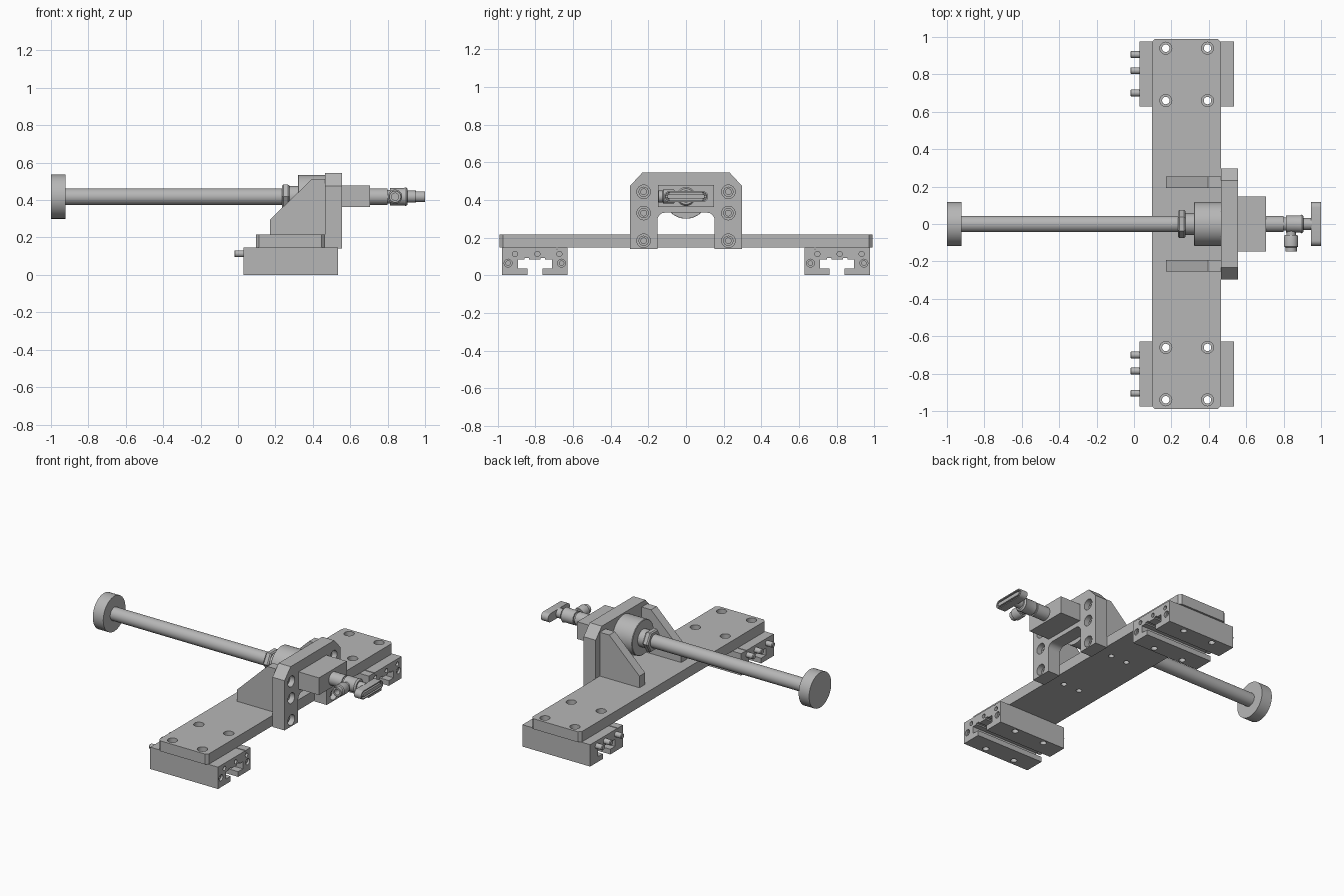
import bpy, bmesh, math
from mathutils import Vector

cube = bpy.data.objects.get("Cube")
if cube:
    bpy.data.objects.remove(cube, do_unlink=True)

grey = bpy.data.materials.new("machined_grey")
grey.use_nodes = True
colour = (0.47, 0.47, 0.47, 1)
grey.diffuse_color = colour
grey.node_tree.nodes["Principled BSDF"].inputs["Base Color"].default_value = colour

X, Y, Z = Vector((1, 0, 0)), Vector((0, 1, 0)), Vector((0, 0, 1))
AXIS_Z = 0.418   # height of the rod axis


def prism(bm, axis, pts, a, b):
    """Extrude a 2D outline along x, y or z from a to b."""
    place = {"x": lambda u, v, t: (t, u, v),
             "y": lambda u, v, t: (u, t, v),
             "z": lambda u, v, t: (u, v, t)}[axis]
    lo = [bm.verts.new(place(u, v, a)) for u, v in pts]
    hi = [bm.verts.new(place(u, v, b)) for u, v in pts]
    caps = [bm.faces.new(lo), bm.faces.new(hi)]
    for i in range(len(pts)):
        j = (i + 1) % len(pts)
        bm.faces.new((lo[i], lo[j], hi[j], hi[i]))
    return caps


def lathe(bm, origin, axis, profile, n=32):
    """Closed turned solid; profile is (distance along axis, radius)."""
    rot = axis.to_track_quat("Z", "Y")
    rings = []
    for t, r in profile:
        ring = []
        for k in range(n):
            a = 2 * math.pi * k / n
            p = Vector((r * math.cos(a), r * math.sin(a), t))
            ring.append(bm.verts.new(Vector(origin) + rot @ p))
        rings.append(ring)
    bm.faces.new(rings[0])
    bm.faces.new(rings[-1])
    for p, q in zip(rings, rings[1:]):
        for k in range(n):
            m = (k + 1) % n
            bm.faces.new((p[k], p[m], q[m], q[k]))


def arc(cx, cy, r, start, end, n=8):
    angles = [math.radians(start + (end - start) * i / n) for i in range(n + 1)]
    return [(cx + r * math.cos(a), cy + r * math.sin(a)) for a in angles]


def box(u0, v0, u1, v1):
    return [(u0, v0), (u1, v0), (u1, v1), (u0, v1)]


def part(name, bm, cutter=None):
    """Turn a bmesh into a finished object, minus an optional cutter bmesh."""
    def make(label, b):
        bmesh.ops.recalc_face_normals(b, faces=b.faces)
        me = bpy.data.meshes.new(label)
        b.to_mesh(me)
        b.free()
        me.materials.append(grey)
        o = bpy.data.objects.new(label, me)
        bpy.context.collection.objects.link(o)
        return o
    ob = make(name, bm)
    bpy.ops.object.select_all(action="DESELECT")
    ob.select_set(True)
    bpy.context.view_layer.objects.active = ob
    if cutter:
        tool = make(name + "_cutter", cutter)
        tool.hide_render = True
        mod = ob.modifiers.new("holes", "BOOLEAN")
        mod.operation = "DIFFERENCE"
        mod.solver = "EXACT"
        mod.object = tool
        bpy.ops.object.modifier_apply(modifier="holes")
        bpy.data.objects.remove(tool, do_unlink=True)
    bpy.ops.object.shade_smooth_by_angle(angle=math.radians(30))
    return ob


def mount_holes(bm, sides):
    # counterbored holes running through base plate and carriages
    for s in sides:
        for x in (0.17, 0.393):
            for y in (0.66, 0.94):
                lathe(bm, (x, s * y, 0.23), -Z,
                      [(0, 0.032), (0.05, 0.032), (0.05, 0.02), (0.26, 0.02)], 24)


# Base plate with clipped corners
bm, holes = bmesh.new(), bmesh.new()
c = 0.018
x0, x1, e = 0.095, 0.465, 0.99
prism(bm, "z", [(x0 + c, -e), (x1 - c, -e), (x1, -e + c), (x1, e - c),
                (x1 - c, e), (x0 + c, e), (x0, e - c), (x0, -e + c)], 0.147, 0.217)
mount_holes(holes, (-1, 1))
for y in (-0.225, 0.225):
    for x in (0.25, 0.37):
        lathe(holes, (x, y, 0.13), Z, [(0, 0.018), (0.05, 0.018)], 20)
part("base_plate", bm, holes)

# Slotted carriages under both ends of the plate
half = [(0.174, 0), (0.04, 0), (0.04, 0.035), (0.09, 0.035), (0.09, 0.083),
        (0.055, 0.083), (0.055, 0.092), (0.03, 0.092), (0.03, 0.083)]
outline = half + [(-u, v) for u, v in reversed(half)]
for s, side in ((-1, "front"), (1, "back")):
    mid = s * 0.803
    bm, holes = bmesh.new(), bmesh.new()
    top = [(-0.174, 0.147), (0.174, 0.147)]
    prism(bm, "x", [(mid + u, v) for u, v in outline + top], 0.03, 0.535)
    mount_holes(holes, (s,))
    # thin seam along the top, near the inner edge
    prism(holes, "x", box(s * 0.685 - 0.003, 0.14, s * 0.685 + 0.003, 0.16), 0, 0.6)
    # end holes
    for u in (-0.105, 0.013, 0.13):
        lathe(holes, (0.55, mid + u, 0.113), -X, [(0, 0.014), (0.06, 0.014)], 20)
    for u in (-0.142, 0.142):
        lathe(holes, (0.55, mid + u, 0.064), -X,
              [(0, 0.021), (0.03, 0.021), (0.03, 0.012), (0.06, 0.012)], 20)
    part(side + "_carriage", bm, holes)

    # Stub pins on the carriage end
    bm = bmesh.new()
    for u in (-0.102, 0.017, 0.103):
        lathe(bm, (0.04, mid + u, 0.113), -X,
              [(0, 0.018), (0.055, 0.018), (0.06, 0.014)], 20)
    part(side + "_carriage_pins", bm)

    # Gusset bracing the upright
    bm = bmesh.new()
    prism(bm, "y", [(0.17, 0.217), (0.465, 0.217), (0.465, 0.512),
                    (0.395, 0.512), (0.17, 0.295)], s * 0.192, s * 0.253)
    part(side + "_gusset", bm)

# Upright bracket: clipped top corners, arched cutout below, recessed bolts
bm, holes, bolts = bmesh.new(), bmesh.new(), bmesh.new()
prism(bm, "x", [(-0.297, 0.14), (-0.152, 0.14)]
      + arc(-0.112, 0.292, 0.04, 180, 90) + arc(0.112, 0.292, 0.04, 90, 0)
      + [(0.152, 0.14), (0.297, 0.14), (0.297, 0.475), (0.232, 0.545),
         (-0.232, 0.545), (-0.297, 0.475)], 0.465, 0.555)
for y in (-0.225, 0.225):
    for z in (0.183, 0.33, 0.443):
        lathe(holes, (0.57, y, z), -X, [(0, 0.036), (0.065, 0.036)], 24)
        lathe(bolts, (0.5, y, z), X, [(0, 0.027), (0.025, 0.027),
                                      (0.025, 0.015), (0.01, 0.015)], 24)
part("upright_bracket", bm, holes)
part("bracket_bolts", bolts)

# Clamp block on the outer side
bm = bmesh.new()
prism(bm, "x", box(-0.148, 0.362, 0.148, 0.478), 0.555, 0.707)
part("clamp_block", bm)

# Long rod with end disc, lock nut and hub
for name, start, profile, sides in (
        ("end_disc", -1, [(0, 0.118), (0.078, 0.118)], 64),
        ("long_rod", -0.925, [(0, 0.044), (1.25, 0.044)], 40),
        ("lock_nut", 0.235, [(0, 0.068), (0.008, 0.075), (0.032, 0.075), (0.04, 0.068)], 6),
        ("nut_collar", 0.272, [(0, 0.058), (0.05, 0.058)], 32),
        ("hub", 0.32, [(0, 0.114), (0.003, 0.117), (0.145, 0.117)], 64),
        ("valve_stem", 0.707, [(0, 0.044), (0.093, 0.044), (0.093, 0.036), (0.105, 0.036),
                               (0.105, 0.046), (0.18, 0.046), (0.19, 0.05), (0.2, 0.042),
                               (0.2, 0.032), (0.245, 0.032)], 32)):
    bm = bmesh.new()
    lathe(bm, (start, 0, AXIS_Z), X, profile, sides)
    part(name, bm)

# Side port with open end
bm = bmesh.new()
lathe(bm, (0.84, -0.03, AXIS_Z), -Y,
      [(0, 0.025), (0.03, 0.025), (0.03, 0.034), (0.04, 0.038), (0.09, 0.038),
       (0.095, 0.031), (0.117, 0.031), (0.117, 0.019), (0.07, 0.019)])
part("side_port", bm)

# Turning handle: rounded bar with a grooved outer face
bm = bmesh.new()
stadium = arc(0.088, AXIS_Z, 0.029, -90, 90, 12) + arc(-0.088, AXIS_Z, 0.029, 90, 270, 12)
outer = prism(bm, "x", stadium, 0.947, 1.0)[1]
bmesh.ops.recalc_face_normals(bm, faces=bm.faces)
for width, depth in ((0.007, 0), (0.002, -0.012), (0.006, 0), (0.002, 0.012)):
    bmesh.ops.inset_region(bm, faces=[outer], thickness=width, depth=0)
    for v in outer.verts:
        v.co.x += depth
part("turning_handle", bm)
